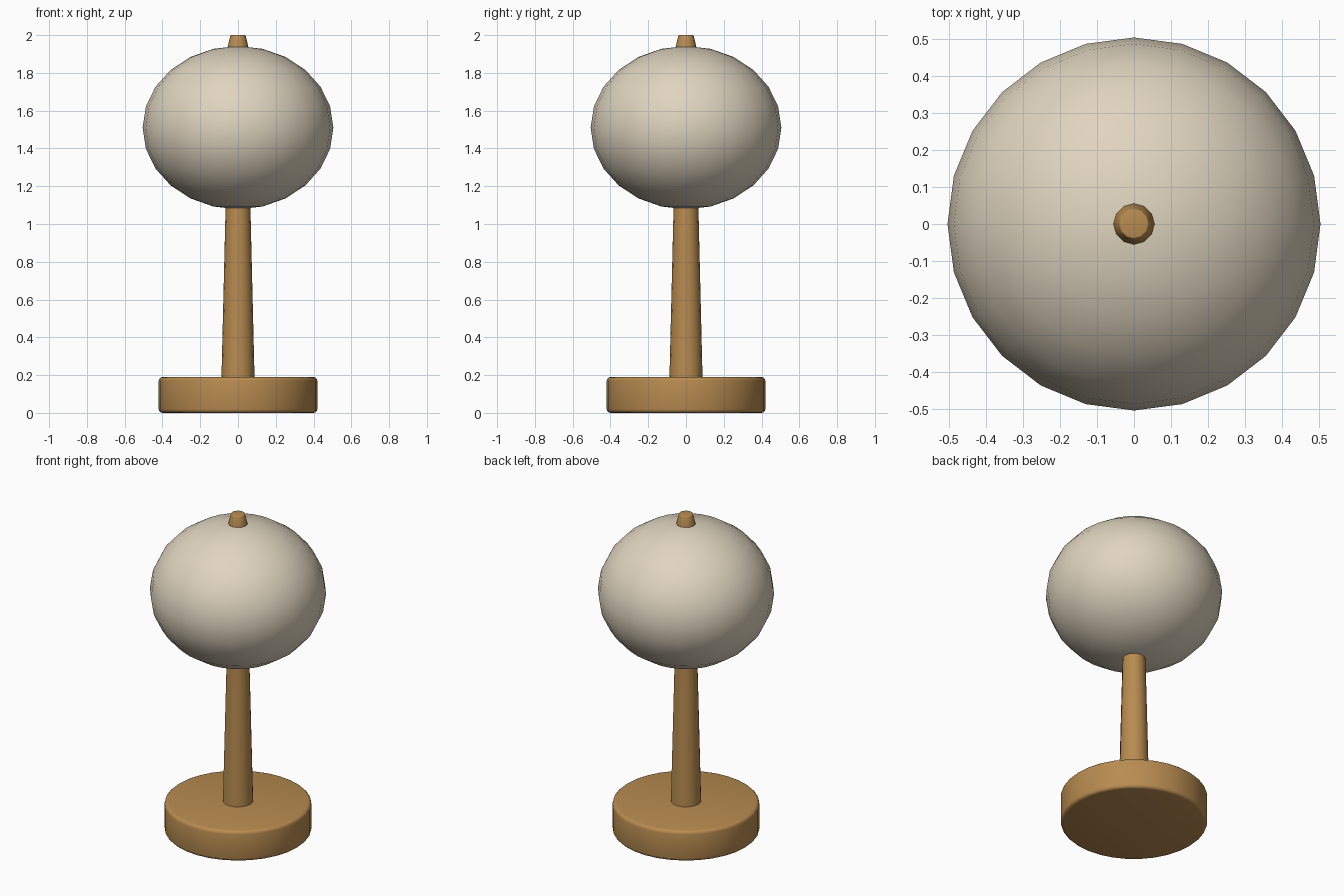
import bpy
import math

cube = bpy.data.objects.get("Cube")
if cube:
    bpy.data.objects.remove(cube, do_unlink=True)


def make_material(name, color):
    mat = bpy.data.materials.new(name)
    mat.use_nodes = True
    mat.diffuse_color = color
    mat.node_tree.nodes["Principled BSDF"].inputs["Base Color"].default_value = color
    return mat


wood = make_material("warm wood", (0.48, 0.26, 0.08, 1))
cream = make_material("cream shade", (0.74, 0.66, 0.52, 1))


def finish(name, mat, angle):
    obj = bpy.context.object
    obj.name = name
    obj.data.materials.append(mat)
    bpy.ops.object.shade_smooth_by_angle(angle=math.radians(angle))
    return obj


def turned_part(name, r_bottom, r_top, z_bottom, z_top, sides, bevel=0):
    """Tapered wooden part, optionally with rounded rims."""
    bpy.ops.mesh.primitive_cone_add(
        vertices=sides, radius1=r_bottom, radius2=r_top,
        depth=z_top - z_bottom, location=(0, 0, (z_bottom + z_top) / 2))
    obj = bpy.context.object
    if bevel:
        mod = obj.modifiers.new("rounded rims", 'BEVEL')
        mod.width = bevel
        mod.segments = 3
        mod.limit_method = 'ANGLE'
        mod.angle_limit = math.radians(50)
        bpy.ops.object.modifier_apply(modifier=mod.name)
    return finish(name, wood, 40)


# Round foot, tapered stem and small cap on top
turned_part("base", 0.42, 0.42, 0, 0.19, 32, 0.02)
turned_part("stem", 0.088, 0.065, 0.17, 1.12, 16)
turned_part("finial", 0.058, 0.04, 1.925, 2.0, 12, 0.004)

# Slightly flattened globe shade
bpy.ops.mesh.primitive_uv_sphere_add(segments=24, ring_count=12, radius=1,
                                     location=(0, 0, 1.51))
bpy.context.object.scale = (0.505, 0.505, 0.432)
bpy.ops.object.transform_apply(location=False, rotation=False, scale=True)
finish("globe_shade", cream, 60)
